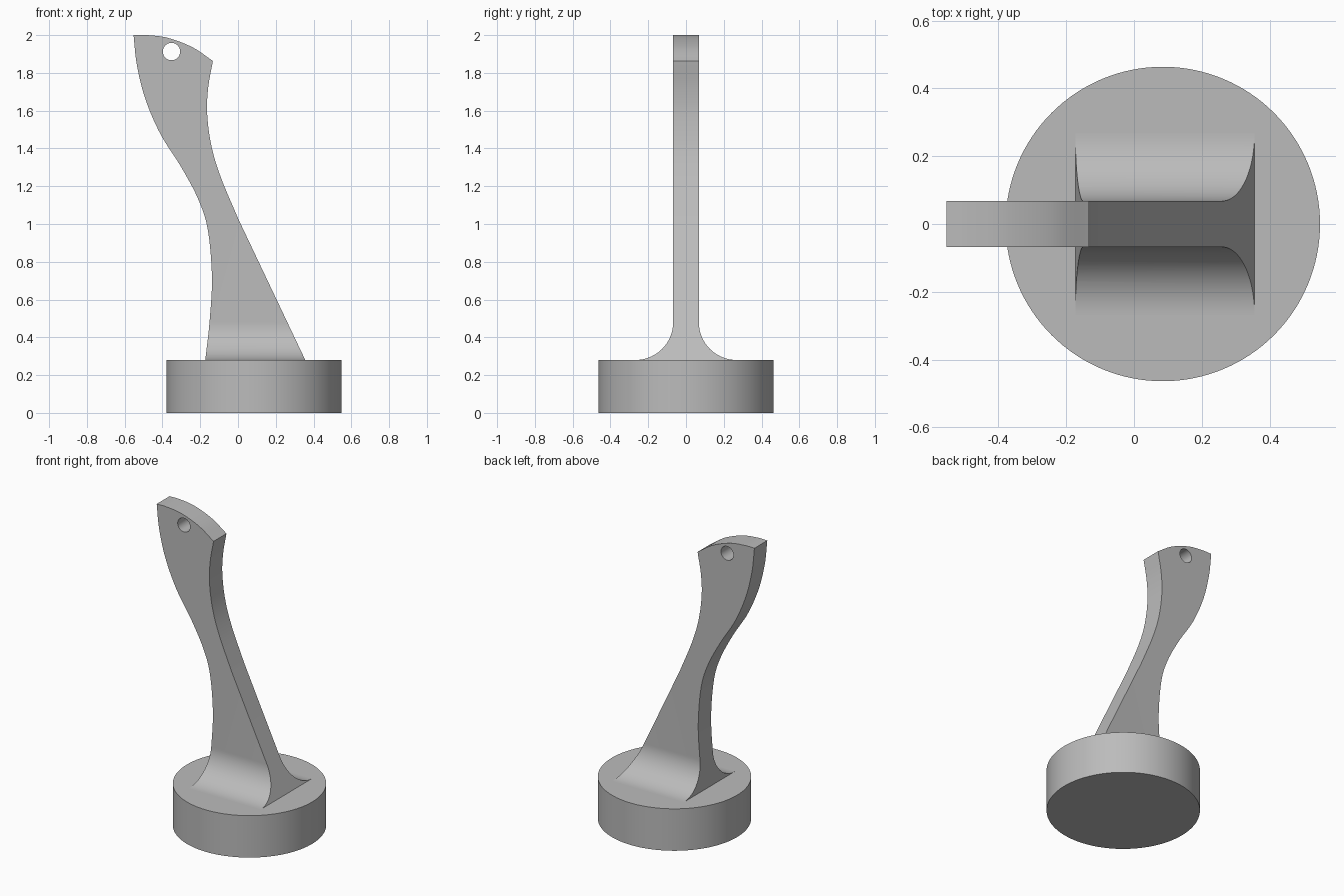
import bpy
import bmesh
import math
from mathutils import Vector

if "Cube" in bpy.data.objects:
    bpy.data.objects.remove(bpy.data.objects["Cube"], do_unlink=True)

BASE_X, BASE_R, BASE_H = 0.085, 0.464, 0.28
HALF_THICK, FILLET = 0.068, 0.2
SINK = 0.02  # how far the handle reaches into the base

grey = bpy.data.materials.new("plain grey")
grey.use_nodes = True
colour = (0.5, 0.5, 0.5, 1)
grey.diffuse_color = colour
grey.node_tree.nodes["Principled BSDF"].inputs["Base Color"].default_value = colour


def smooth_path(points, steps=8):
    """Catmull-Rom curve through a few 2D points."""
    p = [Vector(q) for q in points]
    p = [2 * p[0] - p[1]] + p + [2 * p[-1] - p[-2]]
    path = []
    for a, b, c, d in zip(p, p[1:], p[2:], p[3:]):
        for i in range(steps):
            t = i / steps
            path.append(0.5 * (2 * b + (c - a) * t + (2 * a - 5 * b + 4 * c - d) * t * t
                               + (3 * b - a - 3 * c + d) * t ** 3))
    return path + [p[-2]]


def prism(name, outline, place, sweep):
    """Extrude a closed 2D outline, placed in space by a function, along a vector."""
    bm = bmesh.new()
    face = bm.faces.new([bm.verts.new(place(u, v)) for u, v in outline])
    new = bmesh.ops.extrude_face_region(bm, geom=[face])["geom"]
    bmesh.ops.translate(bm, vec=sweep, verts=[g for g in new if isinstance(g, bmesh.types.BMVert)])
    bmesh.ops.recalc_face_normals(bm, faces=bm.faces)
    mesh = bpy.data.meshes.new(name)
    bm.to_mesh(mesh)
    bm.free()
    mesh.materials.append(grey)
    obj = bpy.data.objects.new(name, mesh)
    bpy.context.collection.objects.link(obj)
    return obj


def cut(obj, tool, operation):
    mod = obj.modifiers.new(operation.lower(), 'BOOLEAN')
    mod.operation, mod.object, mod.solver = operation, tool, 'EXACT'
    bpy.context.view_layer.objects.active = obj
    bpy.ops.object.modifier_apply(modifier=mod.name)
    bpy.data.objects.remove(tool, do_unlink=True)


def shade(obj):
    bpy.ops.object.select_all(action='DESELECT')
    obj.select_set(True)
    bpy.context.view_layer.objects.active = obj
    bpy.ops.object.shade_smooth_by_angle(angle=math.radians(25))


# Round base
bpy.ops.mesh.primitive_cylinder_add(vertices=128, radius=BASE_R, depth=BASE_H,
                                    location=(BASE_X, 0, BASE_H / 2))
base = bpy.context.object
base.name = "round_base"
base.data.materials.append(grey)
shade(base)

# Handle outline seen from the front
left_edge = smooth_path([(-0.173, 0.28), (-0.15, 0.49), (-0.138, 0.72), (-0.16, 0.97),
                         (-0.21, 1.13), (-0.3, 1.3), (-0.41, 1.475), (-0.49, 1.66),
                         (-0.535, 1.84), (-0.553, 2.0)])
top_edge = smooth_path([(-0.553, 2.0), (-0.48, 2.0), (-0.37, 1.985), (-0.24, 1.935), (-0.133, 1.863)])
right_edge = smooth_path([(-0.133, 1.863), (-0.158, 1.72), (-0.163, 1.58), (-0.14, 1.41),
                          (-0.09, 1.245), (0, 1.03)])
bottom = BASE_H - SINK
outline = ([(-0.175, bottom)] + left_edge + top_edge[1:] + right_edge[1:]
           + [(0.356, BASE_H), (0.365, bottom)])
handle = prism("handle", outline, lambda x, z: (x, -0.4, z), (0, 0.8, 0))

# Thin blade flaring out through fillets where it meets the base
flare = []
for i in range(25):
    a = math.pi / 2 * i / 24
    flare.append((HALF_THICK + FILLET * (1 - math.sin(a)), BASE_H + FILLET * (1 - math.cos(a))))
half = [(HALF_THICK + FILLET, bottom - 0.1)] + flare + [(HALF_THICK, 2.2)]
section = half + [(-y, z) for y, z in reversed(half)]
cut(handle, prism("blade_section", section, lambda y, z: (-1, y, z), (2, 0, 0)), 'INTERSECT')

# Hanging hole
bpy.ops.mesh.primitive_cylinder_add(vertices=48, radius=0.046, depth=1,
                                    location=(-0.352, 0, 1.913), rotation=(math.pi / 2, 0, 0))
hole = bpy.context.object
hole.data.materials.append(grey)
cut(handle, hole, 'DIFFERENCE')
shade(handle)
